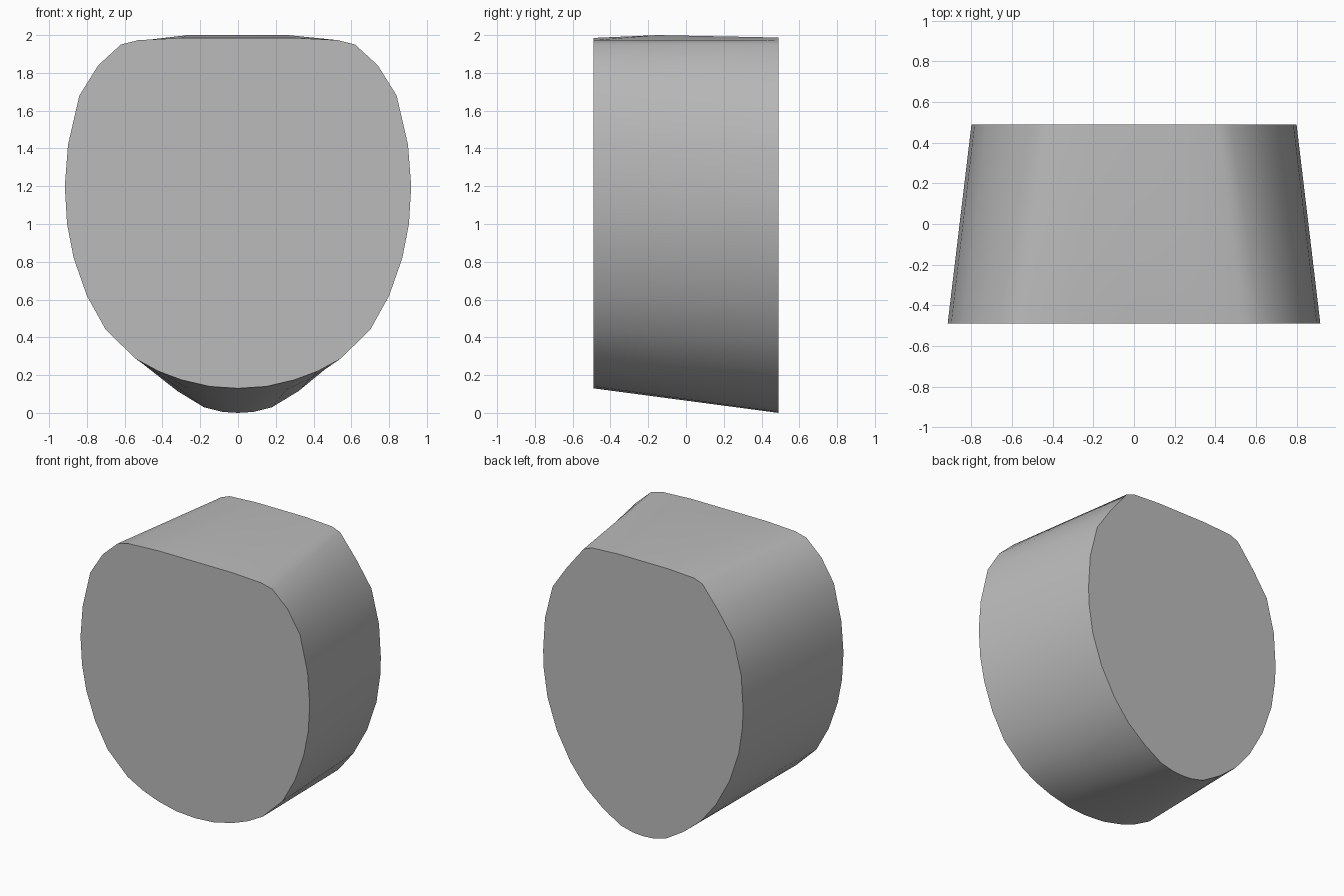
import bpy
import bmesh
import math

cube = bpy.data.objects.get("Cube")
if cube:
    bpy.data.objects.remove(cube, do_unlink=True)

# Half outlines (x, z) running from the bottom centre to the top centre
FRONT = [(0, .13), (.15, .14), (.3, .175), (.42, .22), (.54, .285), (.70, .44),
         (.80, .62), (.87, .82), (.905, 1.0), (.917, 1.2), (.90, 1.42), (.84, 1.68),
         (.74, 1.84), (.62, 1.95), (.53, 1.973), (.3, 1.985), (0, 1.985)]
BACK = [(0, 0), (.08, .005), (.18, .03), (.32, .115), (.46, .23), (.58, .38),
        (.69, .58), (.765, .8), (.795, 1.0), (.80, 1.13), (.785, 1.37), (.725, 1.61),
        (.61, 1.78), (.475, 1.95), (.41, 1.975), (.2, 1.987), (0, 1.987)]
DEPTH = .49
CROWN_Y = -.15


def ring(bm, half, y):
    """Closed outline made from a half profile and its mirror image."""
    outline = half + [(-x, z) for x, z in half[-2:0:-1]]
    return [bm.verts.new((x, y, z)) for x, z in outline]


# Middle section blends both outlines and lifts the crown slightly
t = (CROWN_Y + DEPTH) / (2 * DEPTH)
middle = [(a[0] + (b[0] - a[0]) * t, a[1] + (b[1] - a[1]) * t) for a, b in zip(FRONT, BACK)]
middle = [(x, 2.0 if z > 1.98 else z) for x, z in middle]

bm = bmesh.new()
rings = [ring(bm, FRONT, -DEPTH), ring(bm, middle, CROWN_Y), ring(bm, BACK, DEPTH)]

# Tapered side wall
for first, second in zip(rings, rings[1:]):
    for i in range(len(first)):
        j = (i + 1) % len(first)
        bm.faces.new((first[i], first[j], second[j], second[i]))

# Flat end faces
bm.faces.new(rings[0])
bm.faces.new(rings[-1])
bmesh.ops.recalc_face_normals(bm, faces=bm.faces)

mesh = bpy.data.meshes.new("tapered_block")
bm.to_mesh(mesh)
bm.free()
block = bpy.data.objects.new("tapered_block", mesh)
bpy.context.collection.objects.link(block)

# Plain grey
grey = bpy.data.materials.new("plain_grey")
grey.use_nodes = True
colour = (.5, .5, .5, 1)
grey.diffuse_color = colour
grey.node_tree.nodes["Principled BSDF"].inputs["Base Color"].default_value = colour
mesh.materials.append(grey)

# Smooth wall, sharp rims
bpy.ops.object.select_all(action="DESELECT")
block.select_set(True)
bpy.context.view_layer.objects.active = block
bpy.ops.object.shade_smooth_by_angle(angle=math.radians(40))
